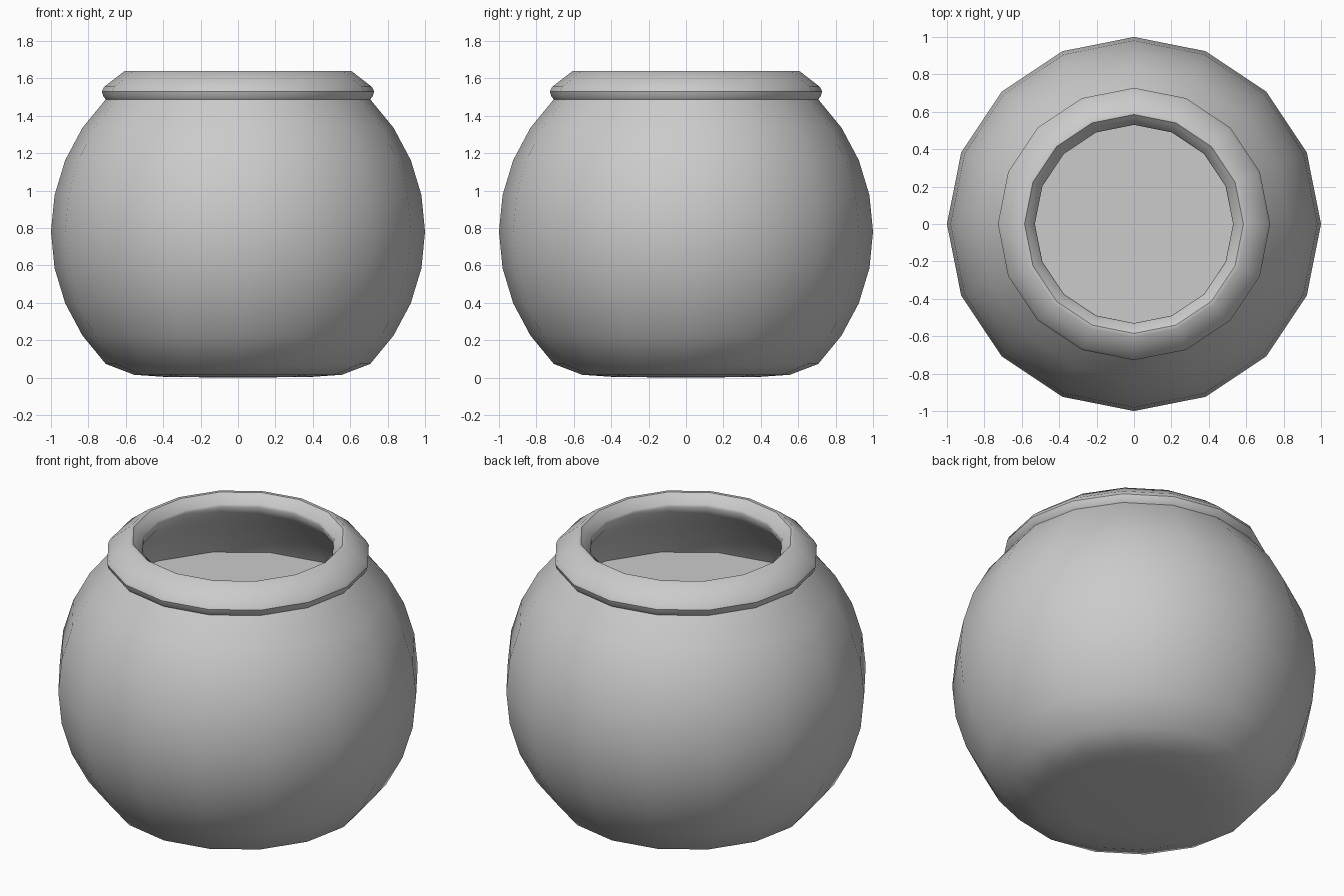
import bpy, bmesh, math

if "Cube" in bpy.data.objects:
    bpy.data.objects.remove(bpy.data.objects["Cube"])

SIDES = 16
CENTRE_Z = 0.78


def lathe(name, profile, smooth=40):
    """Revolve an (r, z) profile around z in 16 steps."""
    bm = bmesh.new()
    verts = [bm.verts.new((r, 0, z)) for r, z in profile]
    edges = [bm.edges.new(p) for p in zip(verts, verts[1:])]
    bmesh.ops.spin(bm, geom=verts + edges, cent=(0, 0, 0), axis=(0, 0, 1),
                   angle=2 * math.pi, steps=SIDES, use_duplicate=False)
    bmesh.ops.remove_doubles(bm, verts=bm.verts[:], dist=0.0005)
    bmesh.ops.recalc_face_normals(bm, faces=bm.faces[:])
    me = bpy.data.meshes.new(name)
    bm.to_mesh(me)
    bm.free()
    ob = bpy.data.objects.new(name, me)
    bpy.context.collection.objects.link(ob)
    bpy.ops.object.select_all(action='DESELECT')
    ob.select_set(True)
    bpy.context.view_layer.objects.active = ob
    bpy.ops.object.shade_smooth_by_angle(angle=math.radians(smooth))
    return ob


def arc(radius, start, end):
    """Sphere profile points in 11.25 degree steps of latitude."""
    step = math.pi / 16
    n = range(start, end + (1 if end > start else -1), 1 if end > start else -1)
    return [(radius * math.cos(i * step), CENTRE_Z + radius * math.sin(i * step)) for i in n]


# Round pot with flattened base, outer wall, rolled slanted lip and inner wall
outer = [(0, 0), (0.383, 0.003), (0.556, 0.015)] + arc(1.0, -4, 4)
lip = [(0.72, 1.503), (0.728, 1.53), (0.715, 1.555), (0.605, 1.64),
       (0.585, 1.64), (0.57, 1.625), (0.535, 1.59), (0.53, 1.575), (0.55, 1.525)]
inner = arc(0.91, 4, -4) + [(0.5, 0.1), (0, 0.09)]
lathe("pot", outer + lip + inner)

# Flat surface of the contents
bpy.ops.mesh.primitive_circle_add(vertices=SIDES, radius=0.825, fill_type='NGON',
                                  location=(0, 0, 1.17))
bpy.context.object.name = "contents_surface"
